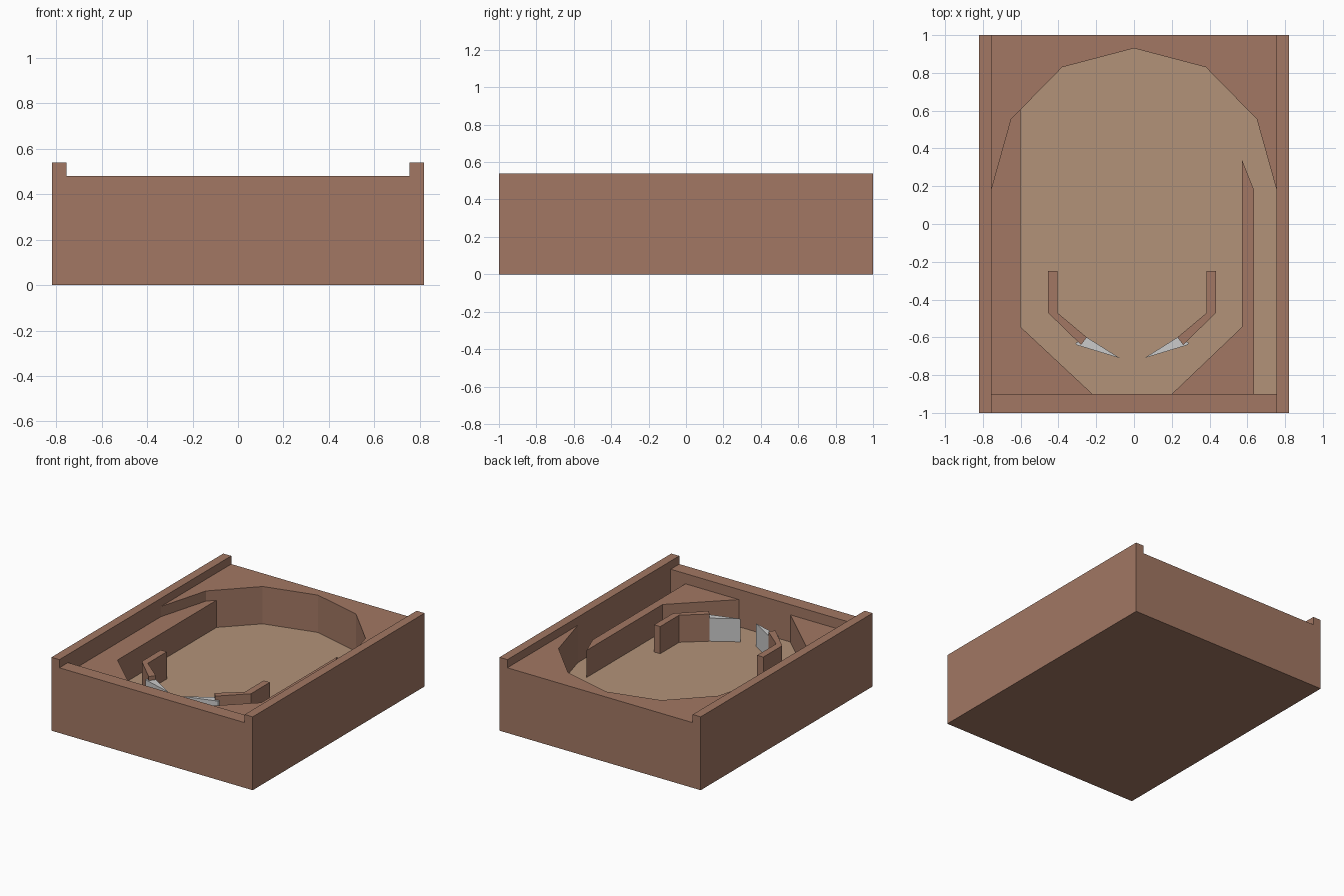
import bpy, bmesh

if "Cube" in bpy.data.objects:
    bpy.data.objects.remove(bpy.data.objects["Cube"])


def material(name, rgb):
    m = bpy.data.materials.new(name)
    m.diffuse_color = (*rgb, 1)
    m.use_nodes = True
    m.node_tree.nodes["Principled BSDF"].inputs["Base Color"].default_value = m.diffuse_color
    return m


WOOD = material("wood", (0.36, 0.185, 0.125))
BOARD = material("board", (0.45, 0.29, 0.19))

FLOOR, LOW, TOP, RAIL = 0.205, 0.405, 0.48, 0.54
W, IN = 0.82, 0.755


def prism(name, outline, z0, z1, mat=None):
    """Extrude a flat outline from z0 to z1."""
    bm = bmesh.new()
    face = bm.faces.new([bm.verts.new((x, y, z0)) for x, y in outline])
    ext = bmesh.ops.extrude_face_region(bm, geom=[face])["geom"]
    for v in ext:
        if isinstance(v, bmesh.types.BMVert):
            v.co.z = z1
    bmesh.ops.recalc_face_normals(bm, faces=bm.faces)
    me = bpy.data.meshes.new(name)
    bm.to_mesh(me)
    bm.free()
    ob = bpy.data.objects.new(name, me)
    bpy.context.collection.objects.link(ob)
    if mat:
        me.materials.append(mat)
    return ob


def rect(x, y0, y1):
    return [(-x, y0), (x, y0), (x, y1), (-x, y1)]


def cut(ob, cutter):
    mod = ob.modifiers.new("cut", 'BOOLEAN')
    mod.operation, mod.solver, mod.object = 'DIFFERENCE', 'EXACT', cutter
    bpy.context.view_layer.objects.active = ob
    bpy.ops.object.modifier_apply(modifier=mod.name)
    bpy.data.objects.remove(cutter)


# Play area outline: square front, faceted arch at the back
half = [(IN, -0.9), (IN, 0.18), (0.65, 0.555), (0.38, 0.83)]
pocket = half + [(0, 0.93)] + [(-x, y) for x, y in reversed(half)]

# Cabinet: solid box with a channel between the side rails and the play pocket
cabinet = prism("cabinet", rect(W, -1, 1), 0, RAIL, WOOD)
cut(cabinet, prism("channel_cutter", rect(IN, -1.2, 1.2), TOP, 0.8, WOOD))
cut(cabinet, prism("pocket_cutter", pocket, FLOOR - 0.005, 0.7, WOOD))

# Playing surface
prism("playfield", pocket, FLOOR - 0.005, FLOOR, BOARD)

# Lower side walls funnelling to the front; the right one leaves a launch lane
prism("left_wall", [(-IN, -0.9), (-0.22, -0.9), (-0.6, -0.545), (-0.6, 0.606),
                    (-0.65, 0.555), (-IN, 0.18)], FLOOR, LOW, WOOD)
prism("right_wall", [(0.2, -0.9), (0.635, -0.9), (0.635, 0.18),
                     (0.572, 0.34), (0.572, -0.545)], FLOOR, LOW, WOOD)

# Bent guides and tapered flippers, mirrored about the lane-shifted centre
CX = -0.01
guide = [(0.395, -0.25), (0.445, -0.25), (0.445, -0.47),
         (0.27, -0.64), (0.24, -0.6), (0.395, -0.47)]
flipper = [(0.24, -0.6), (0.3, -0.63), (0.295, -0.64), (0.065, -0.71)]
for side, s in (("left", -1), ("right", 1)):
    prism(side + "_guide", [(CX + s * x, y) for x, y in guide], FLOOR, LOW, WOOD)
    prism(side + "_flipper", [(CX + s * x, y) for x, y in flipper], FLOOR, 0.375)
